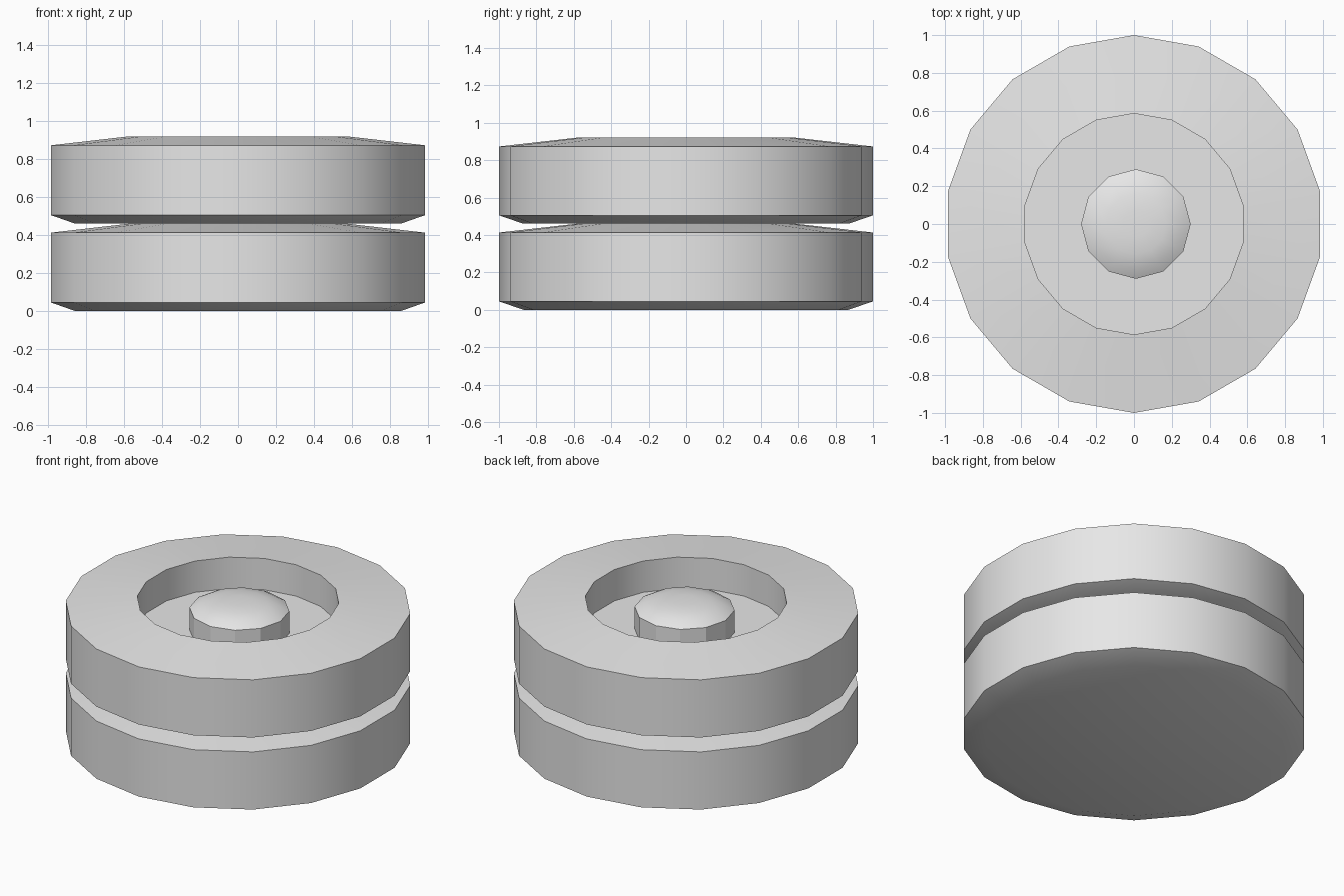
import bpy
import bmesh
from math import radians, sin, cos

if "Cube" in bpy.data.objects:
    bpy.data.objects.remove(bpy.data.objects["Cube"], do_unlink=True)

# The single colour
grey = bpy.data.materials.new("light_grey")
grey.diffuse_color = (0.8, 0.8, 0.8, 1)
grey.use_nodes = True
grey.node_tree.nodes["Principled BSDF"].inputs["Base Color"].default_value = (0.8, 0.8, 0.8, 1)


def lathe(name, profile, sides, start, location):
    """Turn a (radius, height) profile around z and cap both ends."""
    bm = bmesh.new()
    rings = []
    for r, z in profile:
        angles = [radians(start + 360 * i / sides) for i in range(sides)]
        rings.append([bm.verts.new((r * cos(a), r * sin(a), z)) for a in angles])
    for low, high in zip(rings, rings[1:]):
        for i in range(sides):
            j = (i + 1) % sides
            bm.faces.new((low[i], low[j], high[j], high[i]))
    bm.faces.new(rings[0][::-1])
    bm.faces.new(rings[-1])
    bmesh.ops.recalc_face_normals(bm, faces=bm.faces)
    mesh = bpy.data.meshes.new(name)
    bm.to_mesh(mesh)
    bm.free()
    mesh.materials.append(grey)
    obj = bpy.data.objects.new(name, mesh)
    obj.location = location
    bpy.context.collection.objects.link(obj)
    bpy.ops.object.select_all(action="DESELECT")
    obj.select_set(True)
    bpy.context.view_layer.objects.active = obj
    bpy.ops.object.shade_smooth_by_angle(angle=radians(26))
    return obj


# Disc with bevelled underside, sloping top and a round well
disc = [(0.87, 0), (1, 0.045), (1, 0.413), (0.585, 0.46), (0.585, 0.26)]
# Round knob with a shallow dome, standing in the well
knob = [(0.29, 0.26), (0.29, 0.402), (0.24, 0.43), (0.16, 0.45), (0.07, 0.457)]

# Two identical discs, stacked
for level, base in (("lower", 0), ("upper", 0.46)):
    lathe(level + "_disc", disc, 18, 90, (0, 0, base))
    lathe(level + "_knob", knob, 12, 0, (0.01, 0, base))
